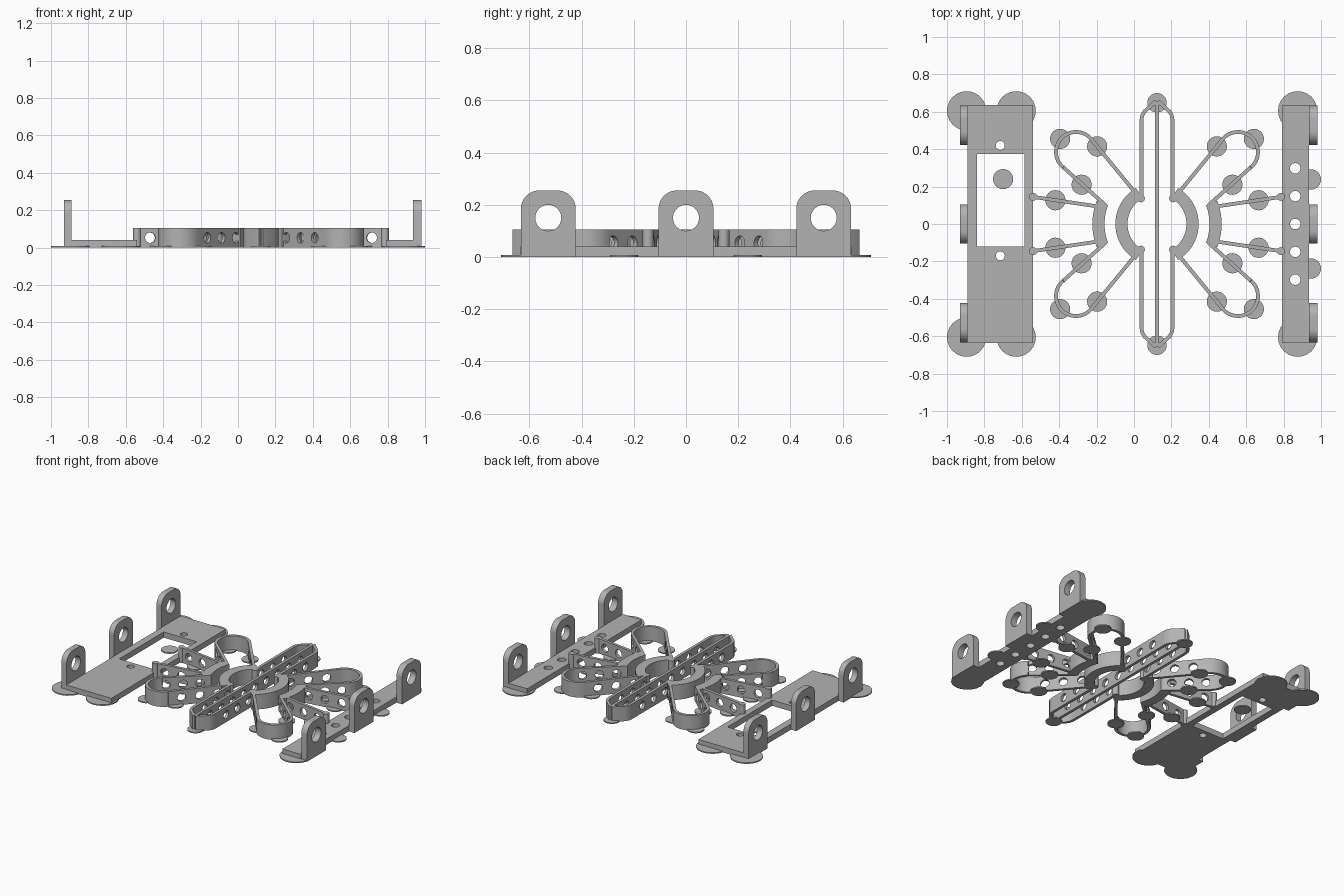
import bpy, bmesh
from math import sin, cos, radians
from mathutils import Matrix, Vector

cube = bpy.data.objects.get("Cube")
if cube:
    bpy.data.objects.remove(cube)

grey = bpy.data.materials.new("plain_grey")
grey.use_nodes = True
COLOUR = (0.45, 0.45, 0.45, 1)
grey.diffuse_color = COLOUR
grey.node_tree.nodes["Principled BSDF"].inputs["Base Color"].default_value = COLOUR

CX = 0.123      # centre line of the flexing frame
TALL = 0.105    # height of its walls
THIN = 0.02     # thickness of its walls
MIRRORS = [(sx, sy) for sx in (1, -1) for sy in (1, -1)]


def arc(c, r, a, b, n=24):
    """Points along an arc, angles in degrees."""
    return [(c[0] + r * cos(radians(a + (b - a) * i / n)),
             c[1] + r * sin(radians(a + (b - a) * i / n))) for i in range(n + 1)]


def circle(c, r):
    return arc(c, r, 0, 360)[:-1]


def rect(x0, x1, y0, y1):
    return [(x0, y0), (x1, y0), (x1, y1), (x0, y1)]


def slab(name, outline, depth, holes=(), matrix=None):
    """Extrude a flat outline with holes, from local z = 0 to depth."""
    curve = bpy.data.curves.new(name, 'CURVE')
    curve.dimensions, curve.fill_mode, curve.extrude = '2D', 'BOTH', depth / 2
    for loop in [outline, *holes]:
        spline = curve.splines.new('POLY')
        spline.points.add(len(loop) - 1)
        for point, (x, y) in zip(spline.points, loop):
            point.co = (x, y, 0, 1)
        spline.use_cyclic_u = True
    helper = bpy.data.objects.new(name + "_outline", curve)
    bpy.context.collection.objects.link(helper)
    graph = bpy.context.evaluated_depsgraph_get()
    mesh = bpy.data.meshes.new_from_object(helper.evaluated_get(graph))
    bpy.data.objects.remove(helper)
    bm = bmesh.new()
    bm.from_mesh(mesh)
    bm.transform((matrix or Matrix()) @ Matrix.Translation((0, 0, depth / 2)))
    bmesh.ops.remove_doubles(bm, verts=bm.verts, dist=0.0001)
    bmesh.ops.recalc_face_normals(bm, faces=bm.faces)
    bm.to_mesh(mesh)
    bm.free()
    mesh.materials.clear()
    mesh.materials.append(grey)
    obj = bpy.data.objects.new(name, mesh)
    bpy.context.collection.objects.link(obj)
    return obj


def place(points, sx, sy):
    return [(CX + sx * u, sy * v) for u, v in points]


def wall(name, path, width=THIN):
    """Upright wall that follows a path."""
    pts = [Vector(p) for p in path]
    left, right = [], []
    for i, p in enumerate(pts):
        along = (pts[min(i + 1, len(pts) - 1)] - pts[max(i - 1, 0)]).normalized()
        side = Vector((-along.y, along.x)) * width / 2
        left.append(p + side)
        right.append(p - side)
    slab(name, left + right[::-1], TALL)


def strip(name, start, end, holes):
    """Straight upright wall with round holes at given distances."""
    a, b = Vector(start), Vector(end)
    d = (b - a).normalized()
    n = Vector((d.y, -d.x))
    base = a - n * THIN / 2
    m = Matrix(((d.x, 0, n.x, base.x), (d.y, 0, n.y, base.y), (0, 1, 0, 0), (0, 0, 0, 1)))
    slab(name, rect(0, (b - a).length, 0, TALL), THIN,
         [circle((h, 0.053), 0.028) for h in holes], m)


# Wide base plate with a window, and narrow plate with a row of holes
slab("wide_plate", rect(-0.89, -0.54, -0.635, 0.635), 0.04,
     [rect(-0.84, -0.585, -0.12, 0.375), circle((-0.715, 0.42), 0.024),
      circle((-0.715, -0.17), 0.024)])
slab("narrow_plate", rect(0.79, 0.935, -0.635, 0.635), 0.04,
     [circle((0.862, 0.149 * i), 0.028) for i in range(-2, 3)])

# Upright lugs on the outer edges
lug = [(-0.105, 0), (0.105, 0)] + arc((0.035, 0.185), 0.07, 0, 90, 12) \
    + arc((-0.035, 0.185), 0.07, 90, 180, 12)
for side, x, depth in (("right", -0.93, 0.04), ("left", 0.935, 0.045)):
    for place_name, y in (("front", -0.528), ("middle", 0), ("back", 0.528)):
        turn = Matrix(((0, 0, 1, x), (1, 0, 0, y), (0, 1, 0, 0), (0, 0, 0, 1)))
        slab(f"{side}_{place_name}_lug", lug, depth, [circle((0, 0.15), 0.05)], turn)

# Central spine and ring segments
strip("spine", (CX, -0.655), (CX, 0.655), [0.655 + 0.125 * i for i in range(-4, 5)])
for sx in (1, -1):
    wall("inner_ring_half", place(arc((0, 0), 0.19, -60, 60), sx, 1), 0.065)
    wall("outer_ring_segment", place(arc((0, 0), 0.313, -21, 21), sx, 1), 0.065)

# Four mirrored quarters of the flexing frame
for sx, sy in MIRRORS:
    def flip(*points):
        return place(points, sx, sy)
    strip("long_side_strip", *flip((0.083, 0.13), (0.083, 0.56)),
          [0.06 + 0.125 * i for i in range(3)])
    wall("long_side_tip", flip((0.083, 0.555), (0.079, 0.58), (0.066, 0.602), (0.005, 0.657)))
    strip("leaf_inner_strip", *flip((0.11, 0.16), (0.351, 0.453)), [0.05, 0.17, 0.29])
    strip("leaf_outer_strip", *flip((0.275, 0.10), (0.501, 0.303)), [0.06, 0.17, 0.28])
    wall("leaf_curve", place(arc((0.433, 0.385), 0.107, -50, 140.5), sx, sy))
    strip("link_strip", *flip((0.663, 0.145), (0.325, 0.095)), [0.07, 0.19, 0.305])
    for spot in flip((0.086, 0.137), (0.663, 0.145)):
        slab("joint_post", circle(spot, 0.021), TALL)
    # thin anchor pads under the quarter
    for spot in flip((0.518, 0.455), (0.32, 0.415), (0.403, 0.21), (0.543, 0.127)):
        slab("small_pad", circle(spot, 0.054), 0.008)

# Remaining thin anchor pads
for y in (-1, 1):
    slab("spine_pad", circle((CX, 0.648 * y), 0.052), 0.008)
    slab("narrow_plate_pad", circle((0.946, 0.238 * y), 0.054), 0.008)
    for x in (-0.895, -0.63, 0.875):
        slab("corner_pad", circle((x, 0.605 * y), 0.105), 0.008)
slab("window_pad", circle((-0.70, 0.24), 0.054), 0.008)

# Smooth curved sides, keep edges sharp
for obj in bpy.context.collection.objects:
    if obj.type == 'MESH' and grey.name in obj.data.materials:
        obj.select_set(True)
        bpy.context.view_layer.objects.active = obj
bpy.ops.object.shade_smooth_by_angle(angle=radians(30))
